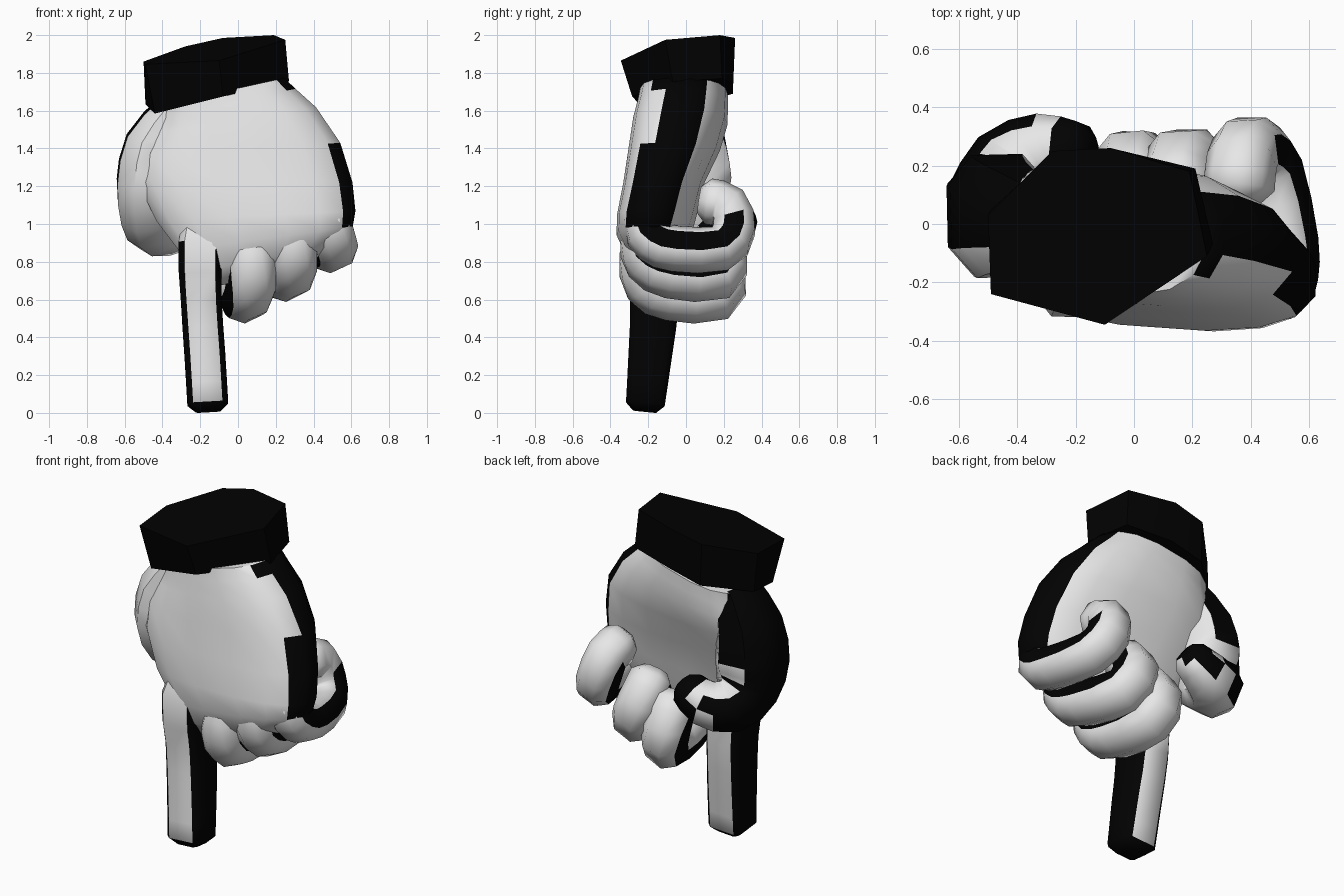
import bpy, bmesh, math
from mathutils import Vector

if "Cube" in bpy.data.objects:
    bpy.data.objects.remove(bpy.data.objects["Cube"])


def make_material(name, value):
    mat = bpy.data.materials.new(name)
    mat.diffuse_color = (value, value, value, 1)
    mat.use_nodes = True
    mat.node_tree.nodes["Principled BSDF"].inputs["Base Color"].default_value = mat.diffuse_color
    return mat


WHITE = make_material("glove_white", 0.84)
BLACK = make_material("ink_black", 0.0005)


def loft(name, rings, is_black, angle=50):
    """Skin a list of equal rings, cap both ends, colour faces by a rule."""
    bm = bmesh.new()
    loops = [[bm.verts.new(p) for p in ring] for ring in rings]
    n = len(loops[0])
    for a, b in zip(loops, loops[1:]):
        for i in range(n):
            j = (i + 1) % n
            bm.faces.new((a[i], a[j], b[j], b[i]))
    bm.faces.new(loops[0])
    bm.faces.new(loops[-1])
    bmesh.ops.recalc_face_normals(bm, faces=bm.faces)
    bm.normal_update()
    for f in bm.faces:
        f.material_index = int(is_black(f.normal, f.calc_center_median()))
    mesh = bpy.data.meshes.new(name)
    bm.to_mesh(mesh)
    bm.free()
    mesh.materials.append(WHITE)
    mesh.materials.append(BLACK)
    ob = bpy.data.objects.new(name, mesh)
    bpy.context.collection.objects.link(ob)
    bpy.ops.object.select_all(action='DESELECT')
    ob.select_set(True)
    bpy.context.view_layer.objects.active = ob
    bpy.ops.object.shade_smooth_by_angle(angle=math.radians(angle))
    return ob


def refine(rows):
    """Insert Catmull-Rom midpoints between the rows of a path."""
    rows = [Vector(r) for r in rows]
    out = [rows[0]]
    for i in range(len(rows) - 1):
        a, b = rows[max(i - 1, 0)], rows[min(i + 2, len(rows) - 1)]
        out += [(rows[i] + rows[i + 1]) * .5625 - (a + b) * .0625, rows[i + 1]]
    return out


def tube(name, path, is_black, c=0.5, side=(1, 0, 0), tip=0.45, carry=False):
    """Eight-sided tube; path holds (x, y, z, side radius, depth radius)."""
    rows = refine(path)
    pts = [Vector(p[:3]) for p in rows]
    rad = [tuple(p[3:]) for p in rows]
    end = (pts[-1] - pts[-2]).normalized()
    pts.append(pts[-1] + end * rad[-1][0] * tip)      # rounded finger end
    rad.append((rad[-1][0] * 0.6, rad[-1][1] * 0.6))
    shape = [(1, -c), (1, c), (c, 1), (-c, 1), (-1, c), (-1, -c), (-c, -1), (c, -1)]
    axis = Vector(side)
    rings = []
    for i, p in enumerate(pts):
        before = (p - pts[i - 1]).normalized() if i else Vector()
        after = (pts[i + 1] - p).normalized() if i + 1 < len(pts) else Vector()
        t = (before + after).normalized()
        s = (axis - t * axis.dot(t)).normalized()
        if carry:
            axis = s
        d = t.cross(s)
        rings.append([p + s * (u * rad[i][0]) + d * (v * rad[i][1]) for u, v in shape])
    return loft(name, rings, is_black)


# cuff: tilted seven-sided slab
cuff_top = [(-.50, .03, 1.86), (-.49, -.24, 1.845), (-.10, -.345, 1.865),
            (.25, -.11, 1.975), (.19, .18, 2.0), (-.08, .26, 1.985), (-.28, .25, 1.94)]
cuff_bottom = [(-.49, .05, 1.635), (-.44, -.20, 1.585), (-.08, -.285, 1.675),
               (.27, -.07, 1.755), (.21, .19, 1.77), (-.06, .25, 1.74), (-.27, .25, 1.69)]
loft("cuff", [cuff_bottom, cuff_top], lambda n, c: True, 20)

# palm: superellipse sections (z, x min, x max, y min, y max, tilt)
sections = [
    (1.73, -.43, .25, -.25, .21, .22), (1.66, -.44, .31, -.26, .21, .22),
    (1.56, -.48, .42, -.28, .21, .16), (1.40, -.54, .55, -.30, .17, .06),
    (1.22, -.54, .615, -.325, .09, .0), (1.04, -.44, .63, -.355, .05, .05),
    (.91, -.32, .615, -.355, .02, .14), (.80, -.28, .52, -.31, -.01, .2),
    (.71, -.18, .38, -.24, -.04, .25)]
rings = []
for z, x0, x1, y0, y1, tilt in sections:
    ring = []
    for k in range(16):
        a = math.tau * (k + .5) / 16
        ca, sa = math.cos(a), math.sin(a)
        x = (x0 + x1) / 2 + (x1 - x0) / 2 * math.copysign(abs(ca) ** .8, ca)
        y = (y0 + y1) / 2 + (y1 - y0) / 2 * math.copysign(abs(sa) ** .8, sa)
        ring.append((x, y - .07 * (x - .05), z + tilt * (x - .05)))
    rings.append(ring)


def palm_ink(n, c):
    # inked outer edges of the hand
    right = n.x > .6 and (c.z < 1.45 or c.y > -.15)
    return c.z > .9 and (right or (n.x < -.6 and c.z > 1.4))


loft("palm", rings, palm_ink, 60)

# straight pointing finger, inked on its two sides and tip
tube("index_finger",
     [(-.17, -.09, 1.06, .09, .12), (-.20, -.175, .88, .115, .145),
      (-.195, -.165, .60, .108, .13), (-.175, -.19, .30, .108, .115),
      (-.16, -.215, .05, .108, .103)],
     lambda n, c: c.z < .93 and (abs(n.x) > .6 or n.z < -.5), c=.72, tip=.38)

# three curled fingers, rolled so they stack, inked where they meet
roll = Vector((.9, 0, .43))
curled = {
    "middle_finger": (.12, [(.08, -.14, 1.0), (.08, -.23, .82), (.07, -.20, .68),
                            (.05, -.08, .62), (.02, .16, .615), (-.01, .20, .74),
                            (0, .11, .86)]),
    "ring_finger": (.118, [(.30, -.14, 1.08), (.30, -.225, .91), (.29, -.20, .80),
                           (.28, -.08, .735), (.22, .17, .725), (.16, .205, .85),
                           (.15, .11, .96)]),
    "little_finger": (.11, [(.46, -.13, 1.15), (.49, -.215, 1.0), (.51, -.17, .91),
                            (.51, -.06, .87), (.46, .18, .87), (.40, .255, .97),
                            (.37, .22, 1.09), (.36, .12, 1.12)])}
for name, (r, pts) in curled.items():
    tube(name, [(*p, r, r) for p in pts],
         lambda n, c: abs(n.dot(roll)) > .85 and c.z < 1.05, c=.48, side=roll)

# thumb: heavy base, curling down and across the palm
ink_side = Vector((-.72, .45, .53))


def thumb_ink(n, c):
    if c.x > -.28 and c.z < 1.2:
        return n.z > -.2                      # inked tip
    web = n.z > .5 and c.x > -.48 and c.z < 1.25
    return n.dot(ink_side) > .45 and not web


tube("thumb",
     [(-.34, .0, 1.60, .10, .14), (-.44, .02, 1.42, .155, .19),
      (-.465, .03, 1.22, .175, .21), (-.46, .08, 1.06, .16, .17),
      (-.42, .19, .98, .14, .14), (-.30, .25, .99, .12, .12),
      (-.19, .25, 1.05, .095, .095)],
     thumb_ink, side=(-1, 0, 0), carry=True)
